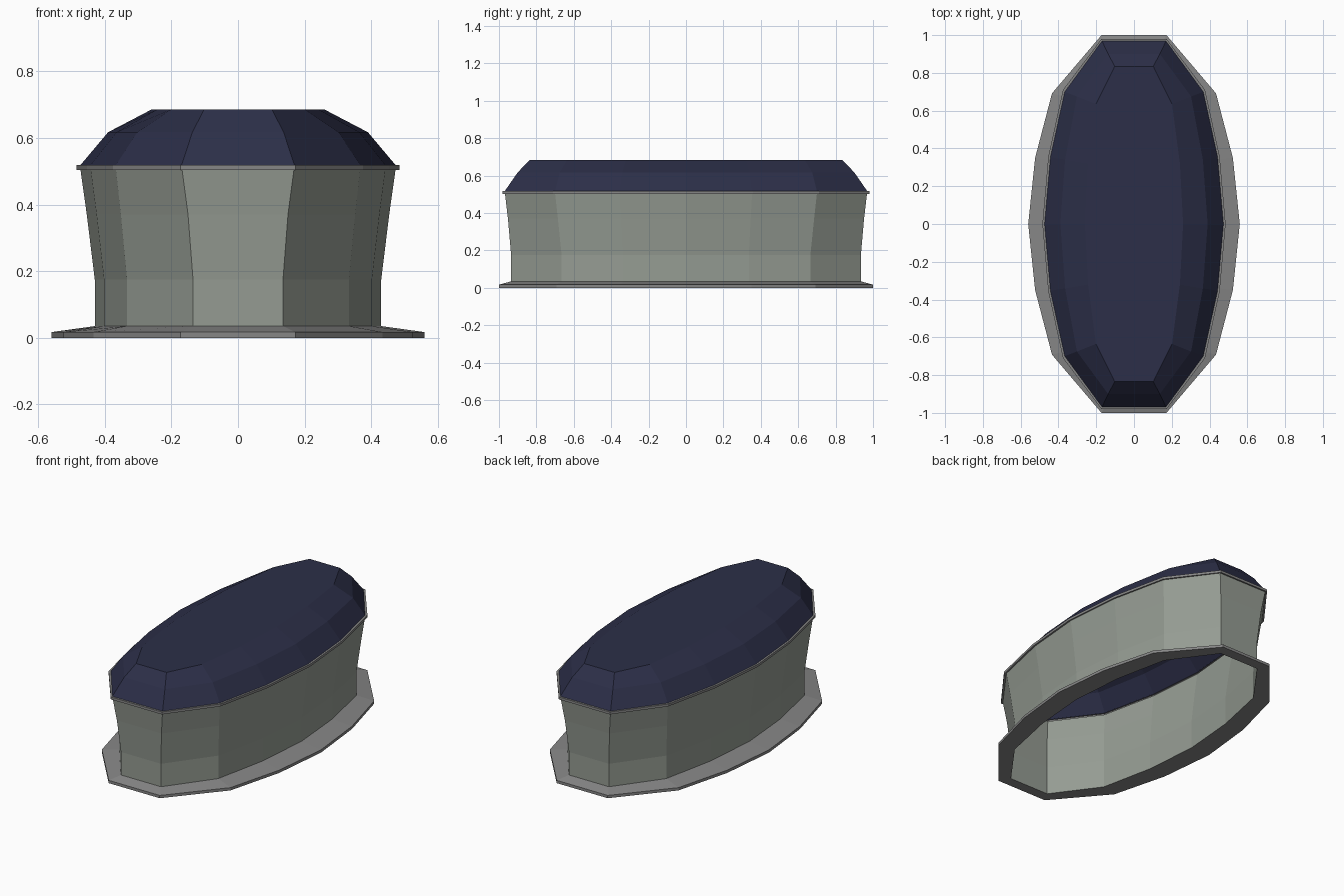
import bpy, bmesh

if "Cube" in bpy.data.objects:
    bpy.data.objects.remove(bpy.data.objects["Cube"])


def outline(z, x_max, y_max, x_end, y_corner):
    """14-sided elongated ring: half-width, half-length, end half-width, corner y."""
    side = [(x_end, -y_max), (x_max * 0.775, -y_corner), (x_max * 0.935, -y_corner * 0.505),
            (x_max, 0), (x_max * 0.935, y_corner * 0.505), (x_max * 0.775, y_corner), (x_end, y_max)]
    return [(x, y, z) for x, y in side] + [(-x, y, z) for x, y in reversed(side)]


def loft(name, levels, color=None, cap_top=False):
    bm = bmesh.new()
    rings = [[bm.verts.new(p) for p in outline(*lv)] for lv in levels]
    for a, b in zip(rings, rings[1:]):
        for i in range(len(a)):
            j = (i + 1) % len(a)
            bm.faces.new((a[i], a[j], b[j], b[i]))
    if cap_top:
        bm.faces.new(rings[-1])
    mesh = bpy.data.meshes.new(name)
    bm.to_mesh(mesh)
    bm.free()
    ob = bpy.data.objects.new(name, mesh)
    bpy.context.collection.objects.link(ob)
    if color:
        mat = bpy.data.materials.new(name + "_material")
        mat.diffuse_color = color
        mat.use_nodes = True
        mat.node_tree.nodes["Principled BSDF"].inputs["Base Color"].default_value = mat.diffuse_color
        mesh.materials.append(mat)
    return ob


grey = (0.24, 0.24, 0.24, 1)
# Foot flange, open in the middle
loft("foot_flange", [(0.0, 0.43, 0.935, 0.135, 0.665), (0.0, 0.56, 1.0, 0.172, 0.692),
                     (0.017, 0.56, 1.0, 0.172, 0.692), (0.035, 0.43, 0.935, 0.135, 0.665)], grey)

# Flared wall
loft("flared_wall", [(0.0, 0.43, 0.935, 0.135, 0.665), (0.175, 0.43, 0.935, 0.135, 0.665),
                     (0.37, 0.454, 0.952, 0.15, 0.685), (0.505, 0.473, 0.968, 0.168, 0.70)],
     (0.30, 0.33, 0.29, 1))

# Thin rim under the dome
loft("rim", [(0.505, 0.473, 0.968, 0.168, 0.70), (0.503, 0.485, 0.98, 0.172, 0.71),
             (0.518, 0.485, 0.98, 0.172, 0.71), (0.518, 0.473, 0.968, 0.168, 0.70)], grey)

# Faceted dark blue dome
loft("dome", [(0.516, 0.475, 0.97, 0.17, 0.70), (0.617, 0.39, 0.90, 0.137, 0.675),
              (0.685, 0.26, 0.835, 0.102, 0.635)], (0.025, 0.028, 0.065, 1), cap_top=True)
